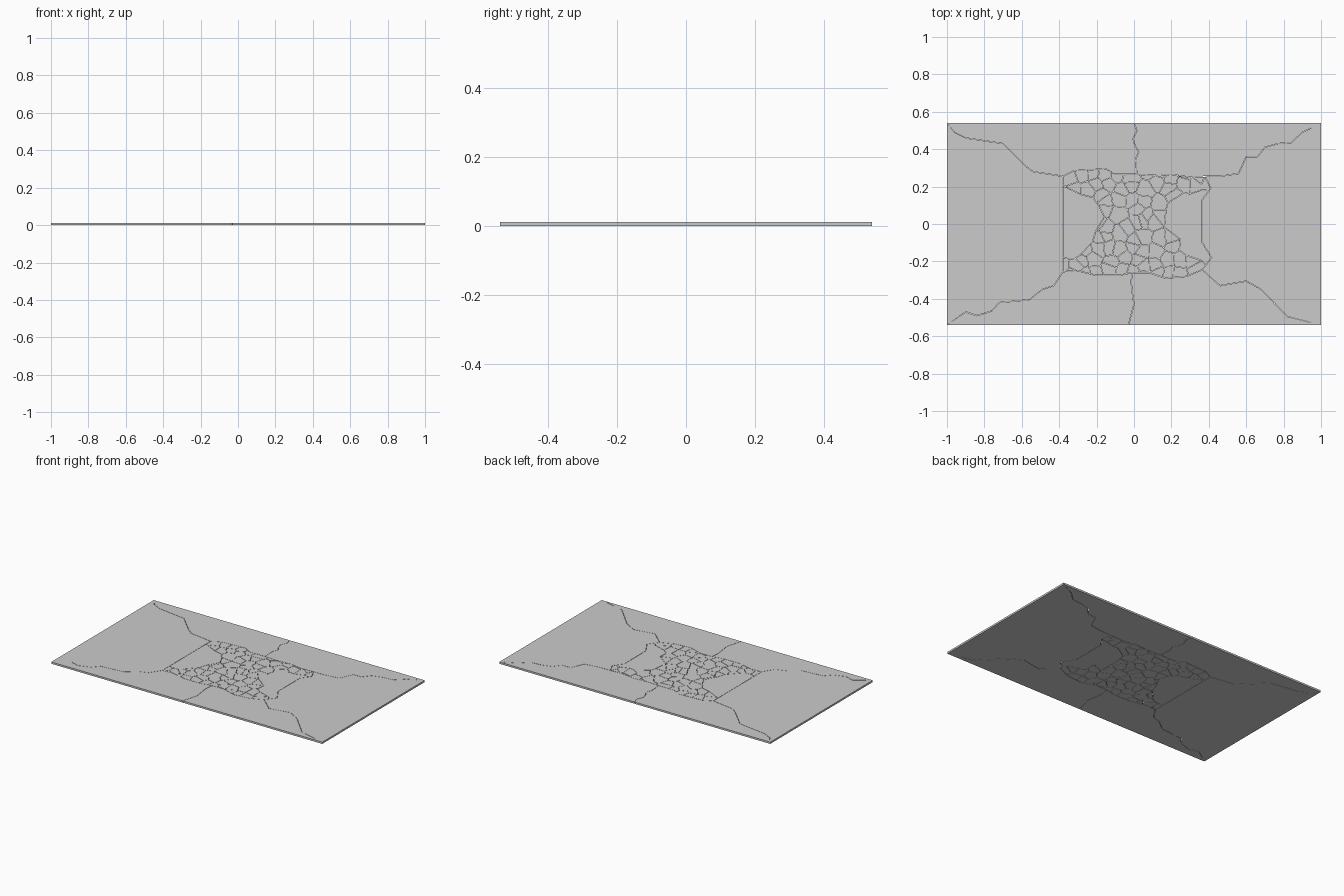
import bpy, bmesh, random
from mathutils import Vector

if "Cube" in bpy.data.objects:
    bpy.data.objects.remove(bpy.data.objects["Cube"])

random.seed(7)
T = 0.012       # pane thickness
GAP = 0.001     # half width of a crack

# crack lines, running from the pane edge to the shattered centre
TL = [(-1, .54), (-.96, .49), (-.9, .46), (-.7, .43), (-.58, .31), (-.54, .28), (-.38, .255)]
TR = [(1, .54), (.9, .49), (.84, .435), (.77, .43), (.7, .41), (.66, .36), (.6, .36),
      (.56, .27), (.46, .255), (.38, .255)]
BL = [(-1, -.54), (-.9, -.47), (-.84, -.49), (-.76, -.465), (-.72, -.42), (-.56, -.405),
      (-.49, -.35), (-.43, -.33), (-.38, -.255)]
BR = [(1, -.54), (.82, -.495), (.68, -.35), (.6, -.305), (.46, -.33), (.365, -.245)]
TOP = [(0, .54), (.015, .5), (-.005, .455), (.005, .42), (.025, .385), (.01, .35), (.015, .265)]
BOT = [(-.03, -.54), (0, -.43), (-.01, -.36), (-.015, -.31), (-.01, -.26)]

# outline of the shattered centre, between the crack ends
E_TL = [(-.32, .285), (-.15, .295), (-.1, .265)]
E_TR = [(.1, .26), (.2, .265), (.3, .25)]
E_R = [(.41, .19), (.365, .13), (.365, -.1), (.415, -.18)]
E_BR = [(.28, -.28), (.17, -.29), (.08, -.26)]
E_BL = [(-.08, -.275), (-.2, -.275), (-.3, -.25)]
CENTRE = ([TL[-1]] + E_TL + [TOP[-1]] + E_TR + [TR[-1]] + E_R + [BR[-1]] + E_BR
          + [BOT[-1]] + E_BL + [BL[-1]])


def clip(poly, mid, n):
    """Keep the part of poly on the negative side of a line."""
    out = []
    for a, b in zip(poly, poly[1:] + poly[:1]):
        da, db = (a - mid).dot(n), (b - mid).dot(n)
        if da <= 0:
            out.append(a)
        if da * db < 0:
            out.append(a.lerp(b, da / (da - db)))
    return out


def inset(poly):
    """Shrink a polygon by the crack gap, leaving the pane border in place."""
    if sum(a.cross(b) for a, b in zip(poly, poly[1:] + poly[:1])) < 0:
        poly = poly[::-1]
    out = []
    for i, p in enumerate(poly):
        d1 = (p - poly[i - 1]).normalized()
        d2 = (poly[(i + 1) % len(poly)] - p).normalized()
        n1, n2 = Vector((-d1.y, d1.x)), Vector((-d2.y, d2.x))
        q = p + (n1 + n2) * (GAP / max(.4, 1 + n1.dot(n2)))
        if abs(p.x) > .9999:
            q.x = p.x
        if abs(p.y) > .5399:
            q.y = p.y
        out.append(q)
    return out


def slab(name, polys):
    bm = bmesh.new()
    for poly in polys:
        pts = inset([Vector(p) for p in poly])
        lo = [bm.verts.new((p.x, p.y, 0)) for p in pts]
        hi = [bm.verts.new((p.x, p.y, T)) for p in pts]
        bm.faces.new(lo[::-1])
        bm.faces.new(hi)
        for i in range(len(pts)):
            j = (i + 1) % len(pts)
            bm.faces.new((lo[i], lo[j], hi[j], hi[i]))
    me = bpy.data.meshes.new(name)
    bm.to_mesh(me)
    bm.free()
    bpy.context.collection.objects.link(bpy.data.objects.new(name, me))


# large outer pieces
slab("left_pane", [TL + BL[::-1]])
slab("right_pane", [TR + E_R + BR[::-1]])
slab("back_left_pane", [TL + E_TL + TOP[::-1]])
slab("back_right_pane", [TOP + E_TR + TR[::-1]])
slab("front_right_pane", [BR + E_BR + BOT[::-1]])
slab("front_left_pane", [BOT + E_BL + BL[::-1]])

# shattered centre: cells around jittered seeds
S = .066
seeds = [Vector(((i + random.uniform(-.42, .42)) * S, (j + random.uniform(-.42, .42)) * S))
         for i in range(-6, 7) for j in range(-4, 5)]
bm = bmesh.new()
sides = {-1: [], 1: []}
for s in seeds:
    poly = [Vector(p) for p in CENTRE]
    for o in seeds:
        if o is not s and poly:
            poly = clip(poly, (s + o) / 2, o - s)
    if len(poly) < 3:
        continue
    f = bm.faces.new([bm.verts.new((p.x, p.y, 0)) for p in poly])
    # cells beside the impact stay whole as one big side shard
    limit = .19 + .22 * min(1, max(0, (abs(s.y) - .1) / .1))
    if abs(s.x) > limit:
        sides[1 if s.x > 0 else -1].append(f)
bmesh.ops.remove_doubles(bm, verts=bm.verts, dist=.005)
for group in sides.values():
    group = [f for f in group if f.is_valid]
    if group:
        bmesh.ops.dissolve_faces(bm, faces=group, use_verts=True)
slab("centre_shards", [[v.co.xy for v in f.verts] for f in bm.faces])
bm.free()
